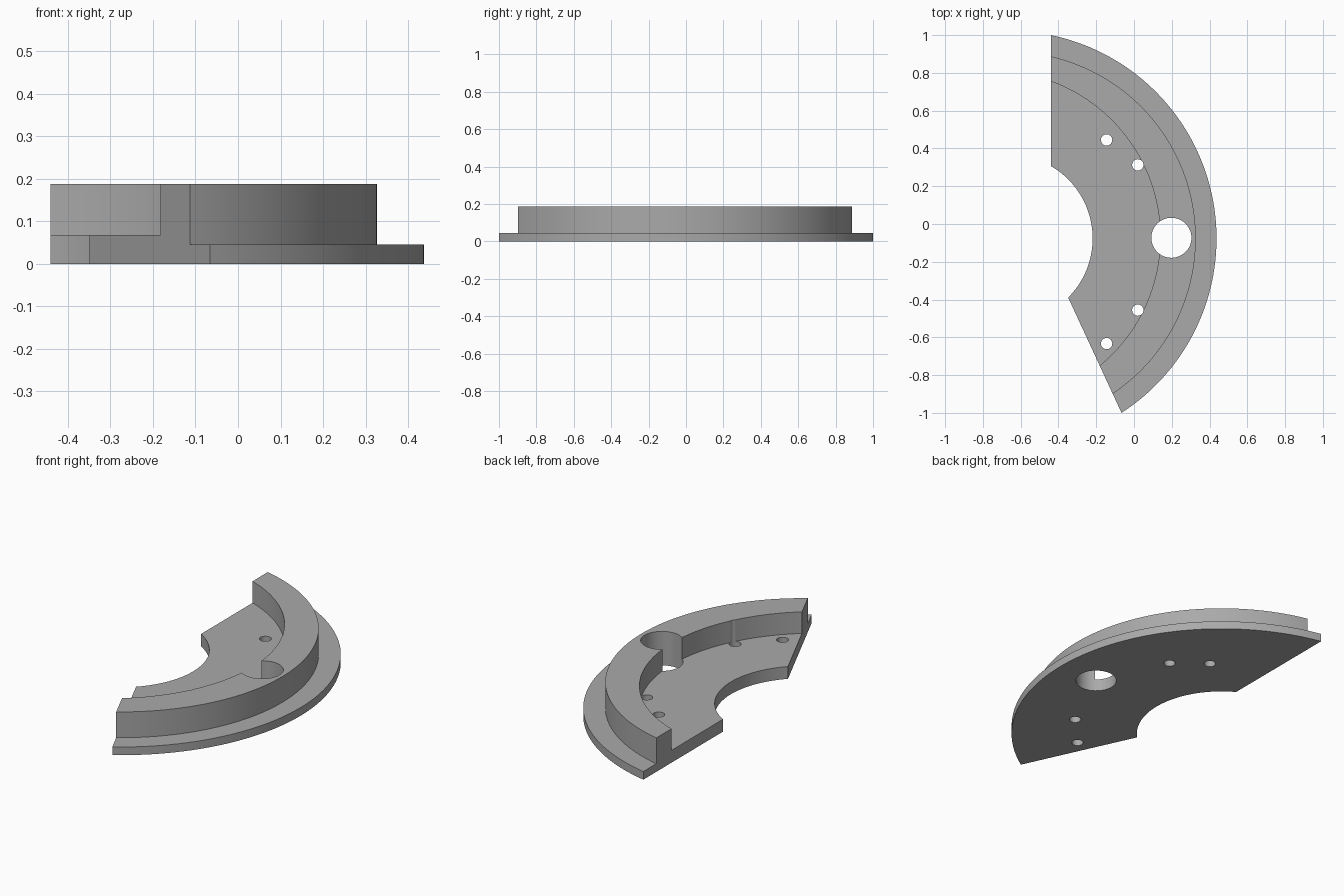
import bpy, bmesh
from math import sin, cos, atan2, pi
from mathutils import Vector

if "Cube" in bpy.data.objects:
    bpy.data.objects.remove(bpy.data.objects["Cube"], do_unlink=True)

CENTRE = Vector((-0.662, -0.0765))   # shared centre of the flange, rim and bore
HEIGHT = 0.187


def arc(centre, radius, start, end, steps):
    return [(centre[0] + radius * cos(start + (end - start) * i / steps),
             centre[1] + radius * sin(start + (end - start) * i / steps))
            for i in range(steps + 1)]


def prism(name, outline, low, high):
    """Extrude a counter-clockwise outline between two heights."""
    bm = bmesh.new()
    base = bm.faces.new([bm.verts.new((x, y, low)) for x, y in outline])
    top = bmesh.ops.extrude_face_region(bm, geom=[base])["geom"]
    verts = [v for v in top if isinstance(v, bmesh.types.BMVert)]
    bmesh.ops.translate(bm, verts=verts, vec=(0, 0, high - low))
    bmesh.ops.recalc_face_normals(bm, faces=bm.faces)
    mesh = bpy.data.meshes.new(name)
    bm.to_mesh(mesh)
    bm.free()
    obj = bpy.data.objects.new(name, mesh)
    bpy.context.collection.objects.link(obj)
    return obj


def disc(name, centre, radius, low, high, sides):
    return prism(name, arc(centre, radius, 0, 2 * pi, sides)[:sides], low, high)


def angle_to(x, y):
    return atan2(y - CENTRE.y, x - CENTRE.x)


# Full-height sector with a straight cut at each end
outline = arc(CENTRE, 1.099, angle_to(-0.066, -1), angle_to(-0.44, 1), 72)
outline += arc(CENTRE, 0.443, angle_to(-0.44, 0.307), angle_to(-0.35, -0.388), 40)
bracket = prism("curved_bracket", outline, 0, HEIGHT)

# Step outside the rim, then the recessed floor inside it
step = arc(CENTRE, 1.3, -1.7, 1.7, 60) + arc(CENTRE, 0.989, 1.7, -1.7, 110)
cutters = [prism("flange_step_cutter", step, 0.045, 0.4),
           disc("floor_recess_cutter", (-0.74, -0.071), 0.879, 0.068, 0.4, 180)]

# Large through hole and four bolt holes
cutters.append(disc("large_hole_cutter", (0.198, -0.073), 0.106, -0.1, 0.4, 48))
for x, y in [(-0.145, 0.445), (0.02, 0.313), (0.02, -0.456), (-0.145, -0.633)]:
    cutters.append(disc("bolt_hole_cutter", (x, y), 0.03, -0.1, 0.4, 24))

for cutter in cutters:
    cutter.hide_render = True
    cut = bracket.modifiers.new(cutter.name, "BOOLEAN")
    cut.operation, cut.solver, cut.object = "DIFFERENCE", "EXACT", cutter

# Bake the cuts and discard the cutters
graph = bpy.context.evaluated_depsgraph_get()
baked = bpy.data.meshes.new_from_object(bracket.evaluated_get(graph))
bracket.modifiers.clear()
bracket.data = baked
for cutter in cutters:
    bpy.data.objects.remove(cutter, do_unlink=True)

# Plain grey finish
grey = bpy.data.materials.new("plain_grey")
grey.use_nodes = True
grey.diffuse_color = (0.4, 0.4, 0.4, 1)
grey.node_tree.nodes["Principled BSDF"].inputs["Base Color"].default_value = (0.4, 0.4, 0.4, 1)
bracket.data.materials.clear()
bracket.data.materials.append(grey)

bpy.ops.object.select_all(action="DESELECT")
bracket.select_set(True)
bpy.context.view_layer.objects.active = bracket
bpy.ops.object.shade_smooth_by_angle(angle=0.5)
